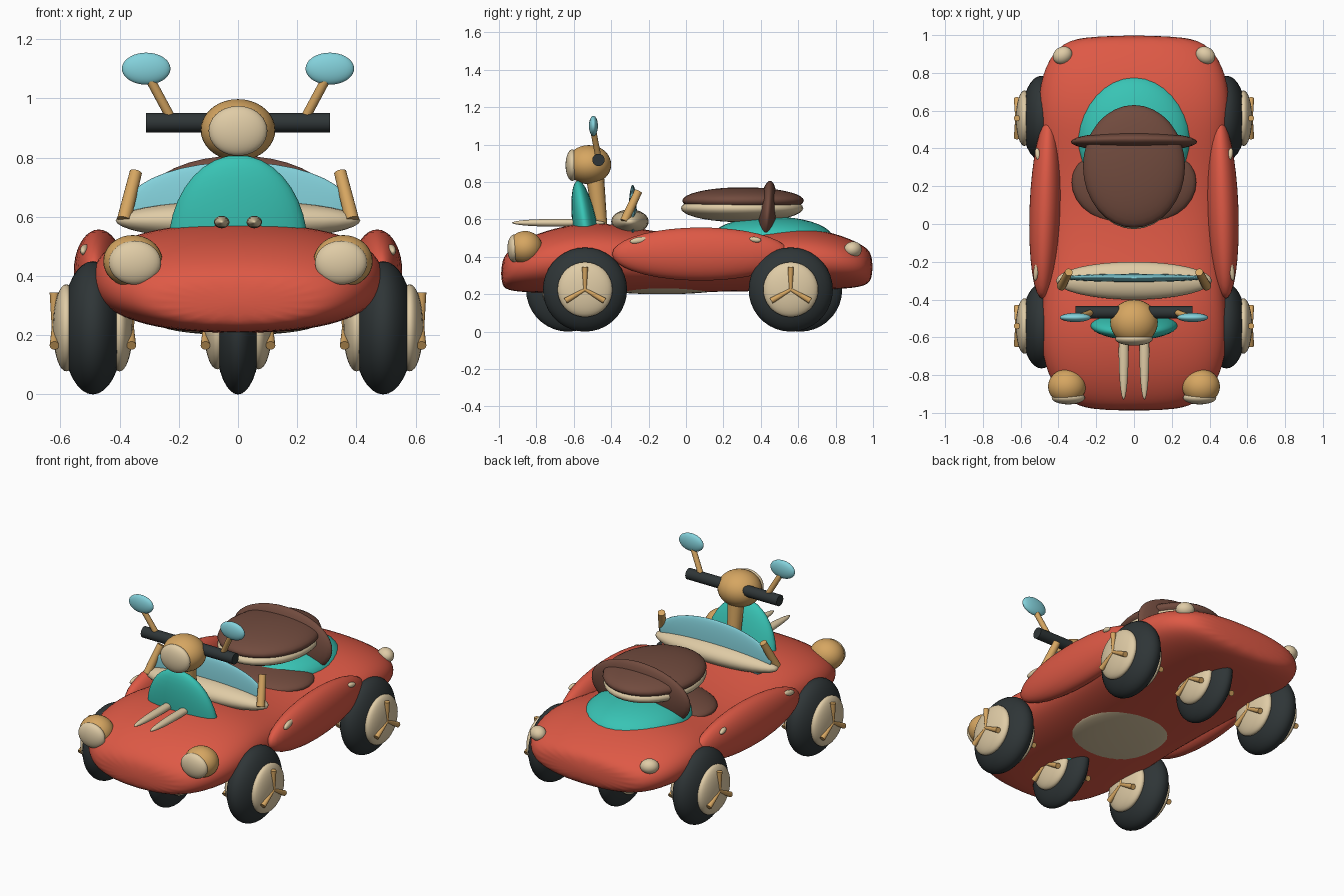
import bpy, bmesh, math
from mathutils import Vector, Matrix

cube = bpy.data.objects.get("Cube")
if cube:
    bpy.data.objects.remove(cube, do_unlink=True)


def material(name, rgb):
    m = bpy.data.materials.new(name)
    m.use_nodes = True
    m.diffuse_color = (*rgb, 1)
    m.node_tree.nodes["Principled BSDF"].inputs["Base Color"].default_value = (*rgb, 1)
    return m


RED = material("red_paint", (0.73, 0.1, 0.06))
TEAL = material("teal_paint", (0.04, 0.55, 0.46))
CREAM = material("cream", (0.74, 0.6, 0.38))
GOLD = material("gold", (0.67, 0.38, 0.12))
BROWN = material("brown_leather", (0.165, 0.07, 0.048))
RUBBER = material("dark_rubber", (0.028, 0.036, 0.038))
BLUE = material("light_blue", (0.23, 0.64, 0.71))


def finish(bm, name, mat):
    bmesh.ops.recalc_face_normals(bm, faces=bm.faces)
    me = bpy.data.meshes.new(name)
    bm.to_mesh(me)
    bm.free()
    for p in me.polygons:
        p.use_smooth = True
    me.materials.append(mat)
    ob = bpy.data.objects.new(name, me)
    bpy.context.collection.objects.link(ob)
    return ob


def ellipsoid(name, mat, centre, radii, tilt=0, yaw=0):
    bm = bmesh.new()
    bmesh.ops.create_uvsphere(bm, u_segments=32, v_segments=18, radius=1)
    m = (Matrix.Translation(centre) @ Matrix.Rotation(math.radians(yaw), 4, "Z")
         @ Matrix.Rotation(math.radians(tilt), 4, "X") @ Matrix.Diagonal((*radii, 1)))
    bm.transform(m)
    return finish(bm, name, mat)


def rod(name, mat, a, b, r1, r2):
    a, b = Vector(a), Vector(b)
    bm = bmesh.new()
    bmesh.ops.create_cone(bm, cap_ends=True, segments=16, radius1=r1, radius2=r2,
                          depth=(b - a).length)
    bm.transform(Matrix.Translation((a + b) / 2)
                 @ (b - a).to_track_quat("Z", "Y").to_matrix().to_4x4())
    ob = finish(bm, name, mat)
    for p in ob.data.polygons:
        p.use_smooth = len(p.vertices) == 4
    return ob


# Body shell: rounded sections lofted from nose to tail
# y, half width, bottom z, top z
SECTIONS = [
    (-0.99, 0.22, 0.24, 0.38), (-0.94, 0.36, 0.215, 0.45), (-0.8, 0.465, 0.205, 0.53),
    (-0.6, 0.5, 0.205, 0.58), (-0.4, 0.485, 0.205, 0.585), (-0.15, 0.46, 0.21, 0.53),
    (0.15, 0.46, 0.21, 0.51), (0.4, 0.49, 0.215, 0.54), (0.6, 0.515, 0.22, 0.565),
    (0.8, 0.49, 0.225, 0.53), (0.94, 0.41, 0.235, 0.47), (1.0, 0.28, 0.27, 0.42),
]
bm = bmesh.new()
rings = []
N = 20
for y, w, z0, z1 in SECTIONS:
    ring = []
    for i in range(N):
        t = 2 * math.pi * i / N
        c, s = math.cos(t), math.sin(t)
        x = math.copysign(abs(c) ** 0.85, c) * w * 1.01
        z = (z0 + z1) / 2 + math.copysign(abs(s) ** 0.85, s) * (z1 - z0) / 2
        ring.append(bm.verts.new((x, y, z)))
    rings.append(ring)
for r, q in zip(rings, rings[1:]):
    for i in range(N):
        bm.faces.new((r[i], r[(i + 1) % N], q[(i + 1) % N], q[i]))
bm.faces.new(rings[0])
bm.faces.new(rings[-1])
body = finish(bm, "body_shell", RED)
body.modifiers.new("smooth", "SUBSURF").levels = 2
body.modifiers["smooth"].render_levels = 2

ellipsoid("belly_plate", CREAM, (0, -0.13, 0.24), (0.27, 0.36, 0.04))


# Wheels with domed hubs and three spokes on each face
def wheel(name, x, y, half, hub_x, hub_r):
    c = Vector((x, y, 0.225))
    ellipsoid(name + "_tyre", RUBBER, c, (half, 0.225, 0.225))
    for side in (-1, 1):
        tag = name + ("_left" if side > 0 else "_right")
        ellipsoid(tag + "_hub", CREAM, c + Vector((side * hub_x, 0, 0)), (0.045, hub_r, hub_r))
        centre = c + Vector((side * (hub_x + 0.04), 0, 0))
        for k in range(3):
            a = math.radians(90 + 120 * k)
            tip = centre + Vector((0, math.cos(a), math.sin(a))) * 0.12
            rod(f"{tag}_spoke_{k + 1}", GOLD, centre, tip, 0.009, 0.016)


for label, y in (("front", -0.54), ("rear", 0.56)):
    for side, s in (("left", 1), ("right", -1)):
        wheel(f"{label}_{side}_wheel", s * 0.49, y, 0.105, 0.09, 0.147)
wheel("front_centre_wheel", 0, -0.63, 0.08, 0.07, 0.14)
wheel("rear_centre_wheel", 0, 0.61, 0.08, 0.07, 0.14)

# Paired parts
for side, s in (("left", 1), ("right", -1)):
    ellipsoid(side + "_fender", RED, (s * 0.47, 0.08, 0.415), (0.083, 0.475, 0.142), yaw=s * 2)
    ellipsoid(side + "_front_marker", CREAM, (s * 0.517, -0.25, 0.488), (0.015, 0.05, 0.018), 8, s * 8)
    ellipsoid(side + "_rear_marker", CREAM, (s * 0.51, 0.37, 0.492), (0.014, 0.032, 0.015), -8, -s * 8)
    ellipsoid(side + "_headlight", GOLD, (s * 0.355, -0.86, 0.45), (0.1, 0.092, 0.088))
    ellipsoid(side + "_headlight_lens", CREAM, (s * 0.348, -0.92, 0.445), (0.088, 0.035, 0.074))
    ellipsoid(side + "_tail_light", CREAM, (s * 0.378, 0.893, 0.44), (0.053, 0.045, 0.042), yaw=s * -30)
    ellipsoid(side + "_hood_horn", CREAM, (s * 0.055, -0.68, 0.582), (0.026, 0.25, 0.021))
    rod(side + "_screen_post", GOLD, (s * 0.385, -0.33, 0.59), (s * 0.345, -0.255, 0.75), 0.024, 0.021)
    rod(side + "_mirror_stalk", GOLD, (s * 0.23, -0.47, 0.94), (s * 0.3, -0.495, 1.07), 0.016, 0.016)
    ellipsoid(side + "_mirror", BLUE, (s * 0.31, -0.495, 1.1), (0.082, 0.024, 0.054))

# Dashboard and windscreen
ellipsoid("dashboard", CREAM, (0, -0.3, 0.588), (0.413, 0.1, 0.066))
ellipsoid("windscreen", BLUE, (0, -0.285, 0.63), (0.38, 0.022, 0.155))

# Steering column, lamp and handlebar
ellipsoid("front_shield", TEAL, (0, -0.53, 0.5), (0.235, 0.068, 0.312), tilt=9)
rod("steering_column", GOLD, (0, -0.455, 0.55), (0, -0.49, 0.86), 0.035, 0.05)
ellipsoid("centre_lamp", GOLD, (0, -0.52, 0.893), (0.126, 0.12, 0.104))
ellipsoid("centre_lamp_lens", CREAM, (0, -0.608, 0.89), (0.099, 0.036, 0.084))
rod("handlebar", RUBBER, (-0.31, -0.468, 0.918), (0.31, -0.468, 0.918), 0.033, 0.033)

# Seat and rear cowl
ellipsoid("rear_cowl", TEAL, (0, 0.46, 0.5), (0.3, 0.325, 0.115))
ellipsoid("seat_base", BROWN, (0, 0.22, 0.495), (0.33, 0.235, 0.06))
ellipsoid("seat_rim", CREAM, (0, 0.3, 0.66), (0.265, 0.327, 0.075))
ellipsoid("seat_cushion", BROWN, (0, 0.305, 0.7), (0.27, 0.325, 0.072))
ellipsoid("seat_back_band", BROWN, (0, 0.435, 0.625), (0.335, 0.05, 0.182), tilt=-5)
